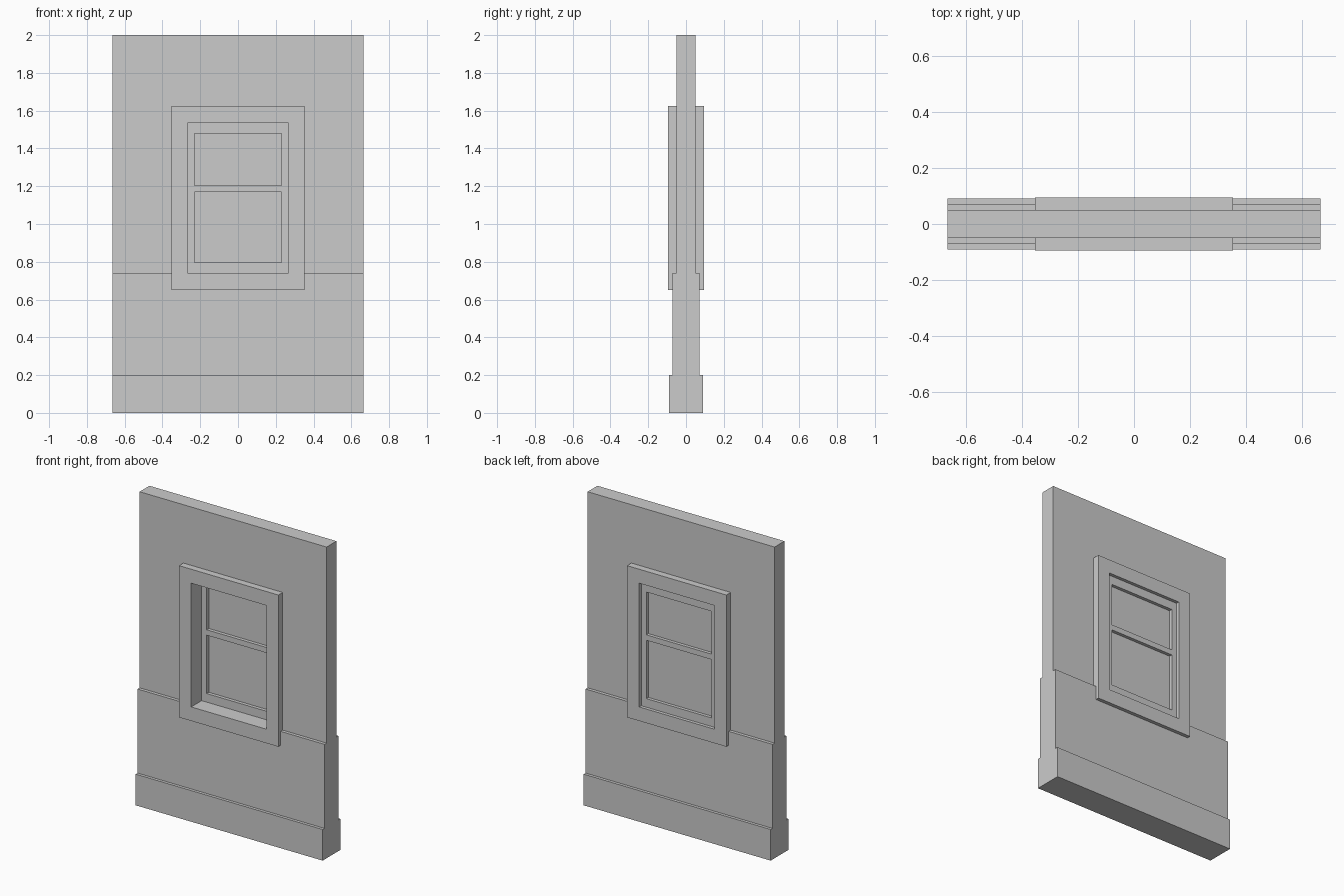
import bpy, bmesh

if "Cube" in bpy.data.objects:
    bpy.data.objects.remove(bpy.data.objects["Cube"])

W = 0.665          # half width of the wall


def new_object(name, bm):
    bmesh.ops.recalc_face_normals(bm, faces=bm.faces)
    mesh = bpy.data.meshes.new(name)
    bm.to_mesh(mesh)
    bm.free()
    obj = bpy.data.objects.new(name, mesh)
    bpy.context.collection.objects.link(obj)
    return obj


def box(name, x, y0, y1, z0, z1):
    """Box centred on x = 0 with half width x."""
    bm = bmesh.new()
    bmesh.ops.create_cube(bm, size=1)
    for v in bm.verts:
        v.co = (x if v.co.x > 0 else -x,
                y1 if v.co.y > 0 else y0,
                z1 if v.co.z > 0 else z0)
    return new_object(name, bm)


def ring(name, outer, inner, y0, y1):
    """Rectangular frame; outer and inner are (half width, bottom, top)."""
    def loop(bm, r, y):
        x, b, t = r
        return [bm.verts.new((px, y, pz)) for px, pz in ((-x, b), (x, b), (x, t), (-x, t))]
    bm = bmesh.new()
    loops = [loop(bm, outer, y0), loop(bm, outer, y1), loop(bm, inner, y1), loop(bm, inner, y0)]
    for a, b in zip(loops, loops[1:] + loops[:1]):
        for i in range(4):
            j = (i + 1) % 4
            bm.faces.new((a[i], a[j], b[j], b[i]))
    return new_object(name, bm)


# Wall: stepped cross-section (baseboard, wainscot, upper wall) extruded along x
half = [(0.09, 0), (0.09, 0.2), (0.071, 0.2), (0.071, 0.74), (0.05, 0.74), (0.05, 2)]
profile = half + [(-y, z) for y, z in reversed(half)]
bm = bmesh.new()
face = bm.faces.new([bm.verts.new((-W, y, z)) for y, z in profile])
extruded = bmesh.ops.extrude_face_region(bm, geom=[face])["geom"]
bmesh.ops.translate(bm, vec=(2 * W, 0, 0),
                    verts=[v for v in extruded if isinstance(v, bmesh.types.BMVert)])
wall = new_object("wall", bm)

# Window hole, hidden behind the casing
cutter = box("hole_cutter", 0.31, -0.3, 0.3, 0.695, 1.58)
cutter.hide_render = True
mod = wall.modifiers.new("window_hole", "BOOLEAN")
mod.object = cutter
mod.solver = "EXACT"
bpy.context.view_layer.objects.active = wall
bpy.ops.object.modifier_apply(modifier=mod.name)
bpy.data.objects.remove(cutter)

# Casing around the opening, proud of the wall on both sides
ring("window_casing", (0.353, 0.65, 1.625), (0.267, 0.74, 1.535), -0.094, 0.094)

# Sash, set toward the back, with its crossbar and the two panes
S0, S1 = 0.012, 0.073
ring("sash", (0.267, 0.74, 1.535), (0.231, 0.795, 1.48), S0, S1)
box("sash_crossbar", 0.231, S0, S1, 1.17, 1.205)
for name, z0, z1 in (("lower_pane", 0.795, 1.17), ("upper_pane", 1.205, 1.48)):
    box(name, 0.231, 0.034, 0.052, z0, z1)
